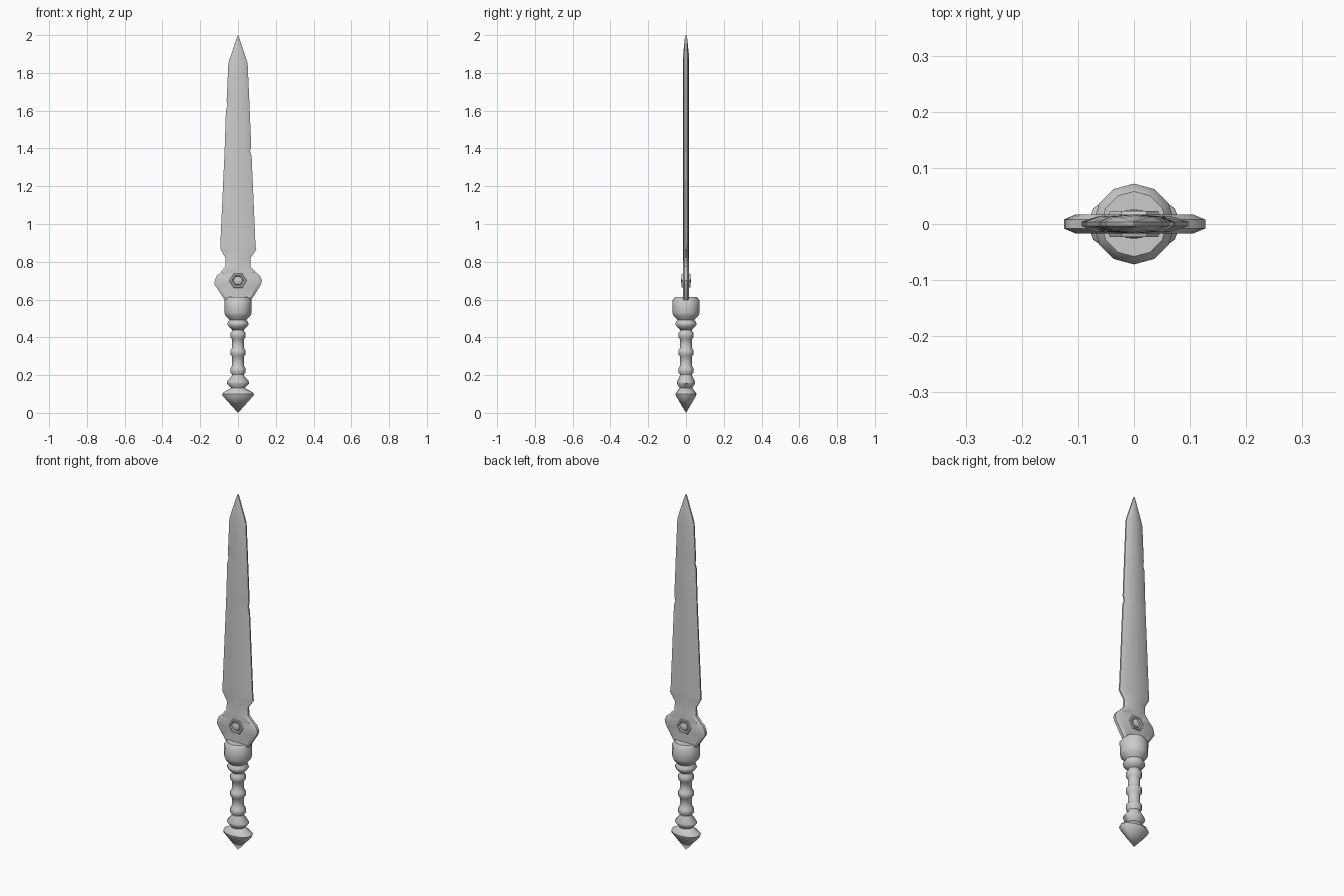
import bpy, bmesh, math

if "Cube" in bpy.data.objects:
    bpy.data.objects.remove(bpy.data.objects["Cube"])


def make_object(name, rings, smooth=35):
    """Skin a stack of equal-length rings; a one-point ring closes to a tip."""
    bm = bmesh.new()
    loops = [[bm.verts.new(p) for p in ring] for ring in rings]
    for a, b in zip(loops, loops[1:]):
        n = max(len(a), len(b))
        for i in range(n):
            j = (i + 1) % n
            if len(a) == 1:
                bm.faces.new((a[0], b[j], b[i]))
            elif len(b) == 1:
                bm.faces.new((a[i], a[j], b[0]))
            else:
                bm.faces.new((a[i], a[j], b[j], b[i]))
    for end in (loops[0], loops[-1]):
        if len(end) > 2:
            bm.faces.new(end)
    bmesh.ops.recalc_face_normals(bm, faces=bm.faces)
    mesh = bpy.data.meshes.new(name)
    bm.to_mesh(mesh)
    bm.free()
    ob = bpy.data.objects.new(name, mesh)
    bpy.context.collection.objects.link(ob)
    bpy.ops.object.select_all(action='DESELECT')
    ob.select_set(True)
    bpy.context.view_layer.objects.active = ob
    bpy.ops.object.shade_smooth_by_angle(angle=math.radians(smooth))
    return ob


def ellipse(z, rx, ry, sides=12):
    if rx == 0:
        return [(0, 0, z)]
    return [(rx * math.cos(2 * math.pi * i / sides),
             ry * math.sin(2 * math.pi * i / sides), z) for i in range(sides)]


def blade_section(z, left, right, f, tc, tf, te):
    """Cross-section: centre, facet and edge half-thicknesses."""
    half = [(-left, te), (-left * f, tf), (0, tc), (right * f, tf), (right, te)]
    return [(x, -y, z) for x, y in half] + [(x, y, z) for x, y in reversed(half)]


# Blade with flared base, shoulders, edge nicks and tip
flare = (0.83, 0.017, 0.017, 0.008)
body = (0.7, 0.017, 0.013, 0.004)
sections = [
    (0.59, 0.065, 0.065, flare), (0.605, 0.075, 0.075, flare),
    (0.68, 0.125, 0.122, flare), (0.70, 0.123, 0.127, flare),
    (0.725, 0.113, 0.117, flare), (0.74, 0.095, 0.10, flare),
    (0.775, 0.066, 0.066, flare), (0.82, 0.066, 0.066, body),
    (0.865, 0.092, 0.097, body), (0.88, 0.094, 0.093, body),
    (1.36, 0.072, 0.072, body), (1.385, 0.071, 0.064, body),
    (1.41, 0.070, 0.070, body), (1.60, 0.064, 0.062, body),
    (1.625, 0.056, 0.061, body), (1.65, 0.060, 0.060, body),
    (1.85, 0.051, 0.051, body), (1.90, 0.035, 0.035, (0.7, 0.015, 0.011, 0.004)),
    (1.997, 0.002, 0.002, (0.7, 0.005, 0.005, 0.004)),
]
make_object("blade", [blade_section(z, l, r, *s) for z, l, r, s in sections]
            + [[(0, 0, 2.0)]], 30)

# Collar holding the blade
collar = [(0.44, 0.032), (0.465, 0.055), (0.475, 0.055), (0.492, 0.045),
          (0.515, 0.066), (0.53, 0.071), (0.595, 0.072), (0.613, 0.058)]
make_object("collar", [ellipse(z, r, r) for z, r in collar], 50)

# Grip with three raised bands
grip = [(0.19, 0.031)]
for z in (0.225, 0.32, 0.412):
    grip += [(z - 0.022, 0.031), (z - 0.012, 0.040), (z + 0.012, 0.040), (z + 0.022, 0.031)]
grip.append((0.46, 0.031))
make_object("grip", [ellipse(z, r, r) for z, r in grip], 50)

# Pommel: flattened bead over a pointed end
pommel = [(0, 0, 0), (0.09, 0.081, 0.053), (0.10, 0.084, 0.056),
          (0.108, 0.079, 0.052), (0.132, 0.036, 0.033), (0.155, 0.059, 0.048),
          (0.165, 0.059, 0.048), (0.195, 0.033, 0.033), (0.21, 0.030, 0.030)]
make_object("pommel", [ellipse(*p) for p in pommel], 40)

# Hexagonal setting and gem on both faces
setting = [(0.047, 0.014), (0.043, 0.023), (0.034, 0.023), (0.027, 0.0175)]
gem = [(0.027, 0.015), (0.023, 0.021), (0.012, 0.025), (0, 0.026)]
for side, label in ((-1, "front"), (1, "back")):
    for part, profile, sides in (("gem_setting", setting, 6), ("gem", gem, 12)):
        rings = [[(x, side * y, 0.70 + z) for x, z, y in ellipse(d, r, r * 0.95, sides)]
                 for r, d in profile]
        make_object(f"{part}_{label}", rings, 30)
